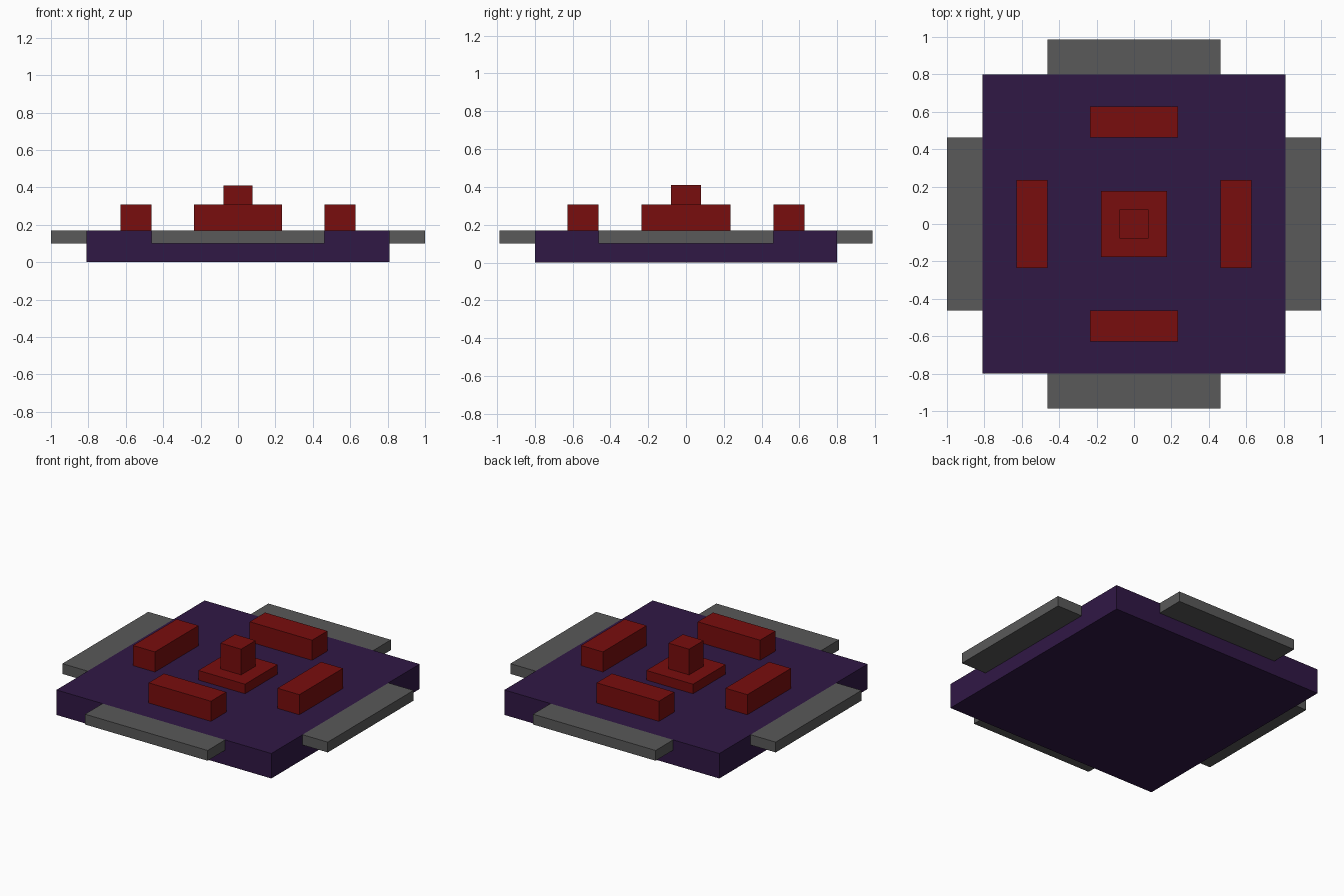
import bpy

if "Cube" in bpy.data.objects:
    bpy.data.objects.remove(bpy.data.objects["Cube"])


def material(name, rgb):
    m = bpy.data.materials.new(name)
    m.diffuse_color = (*rgb, 1)
    m.use_nodes = True
    m.node_tree.nodes["Principled BSDF"].inputs["Base Color"].default_value = m.diffuse_color
    return m


purple = material("dark_purple", (0.03, 0.009, 0.06))
red = material("deep_red", (0.19, 0.004, 0.004))
grey = material("dark_grey", (0.1, 0.1, 0.1))


def box(name, x, y, z, mat):
    """Box spanning the (min, max) ranges x, y and z."""
    spans = (x, y, z)
    bpy.ops.mesh.primitive_cube_add(size=1, location=[(a + b) / 2 for a, b in spans])
    ob = bpy.context.object
    ob.name = name
    ob.scale = [b - a for a, b in spans]
    bpy.ops.object.transform_apply(location=False, rotation=False, scale=True)
    ob.data.materials.append(mat)
    return ob


def span(s, near, far):
    """Range on the positive or negative side of the centre."""
    return tuple(sorted((s * near, s * far)))


TOP = 0.17

# Square base slab
box("base", (-0.81, 0.81), (-0.798, 0.798), (0, TOP), purple)

# Ledges and raised bars on all four sides
for s, side_x, side_y in ((-1, "left", "front"), (1, "right", "back")):
    box(f"{side_x}_ledge", span(s, 0.81, 1.0), (-0.462, 0.462), (0.10, TOP), grey)
    box(f"{side_y}_ledge", (-0.462, 0.462), span(s, 0.798, 0.987), (0.10, TOP), grey)
    box(f"{side_x}_bar", span(s, 0.462, 0.627), (-0.235, 0.235), (TOP, 0.307), red)
    box(f"{side_y}_bar", (-0.235, 0.235), span(s, 0.462, 0.627), (TOP, 0.307), red)

# Centre plinth with post
box("centre_plate", (-0.176, 0.176), (-0.176, 0.176), (TOP, 0.235), red)
box("centre_post", (-0.078, 0.078), (-0.078, 0.078), (0.235, 0.41), red)
